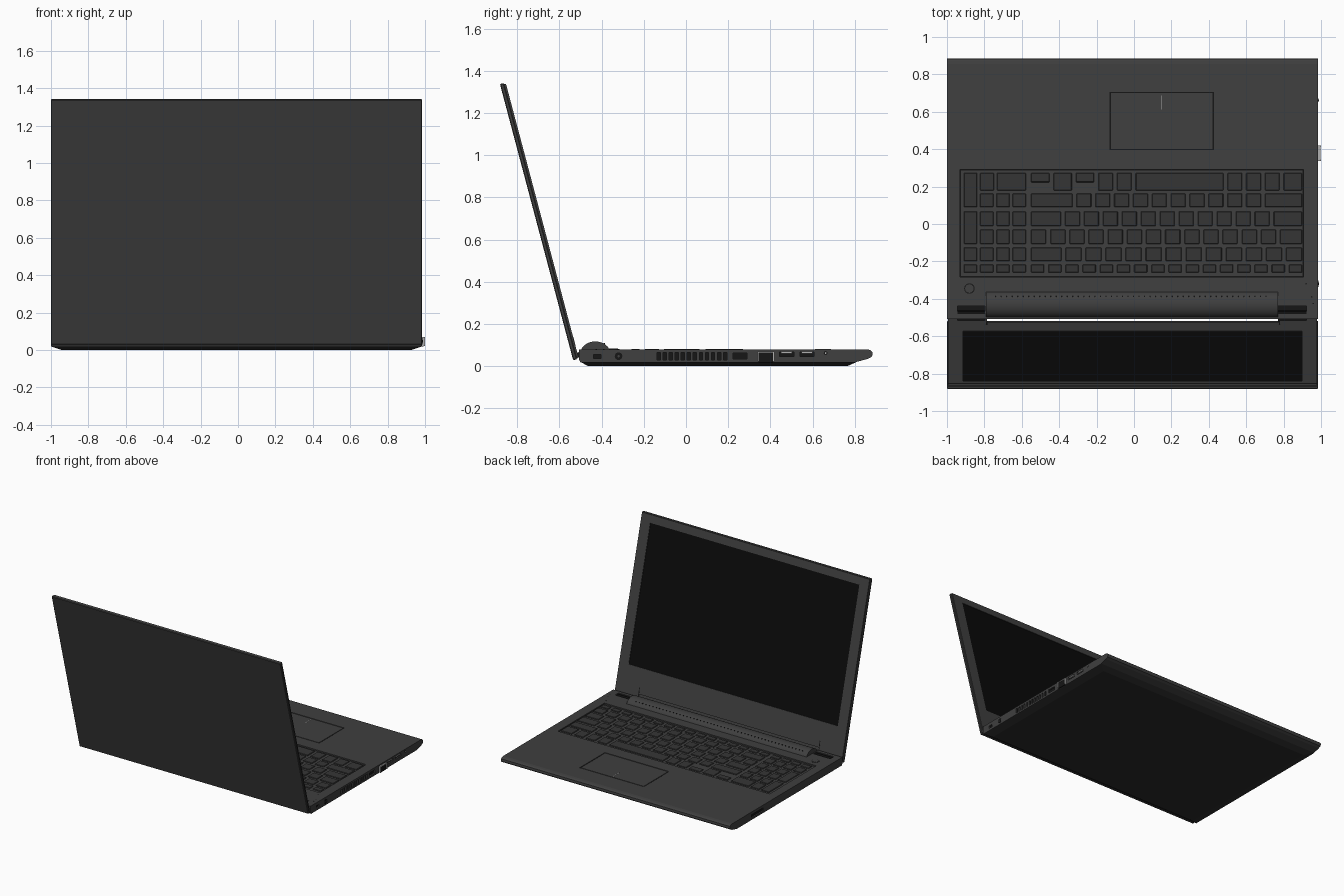
import bpy, bmesh, math
from mathutils import Matrix, Vector

if "Cube" in bpy.data.objects:
    bpy.data.objects.remove(bpy.data.objects["Cube"])

XL, XR = -1.0, 0.985          # body side limits
TOP = 0.08                    # deck height


def mat(name, v):
    m = bpy.data.materials.new(name)
    m.diffuse_color = (v, v, v, 1)
    m.use_nodes = True
    m.node_tree.nodes["Principled BSDF"].inputs["Base Color"].default_value = m.diffuse_color
    return m


BODY, LOWER, KEY = mat("body_grey", .05), mat("underside", .025), mat("key_grey", .036)
DARK, GLASS, METAL = mat("recess_dark", .008), mat("screen_black", .003), mat("port_metal", .45)


def finish(name, bm, m, bevel=0):
    bmesh.ops.recalc_face_normals(bm, faces=bm.faces)
    me = bpy.data.meshes.new(name)
    bm.to_mesh(me)
    bm.free()
    ob = bpy.data.objects.new(name, me)
    bpy.context.collection.objects.link(ob)
    if m:
        me.materials.append(m)
    if bevel:
        b = ob.modifiers.new("bevel", "BEVEL")
        b.width, b.segments = bevel, 1
    return ob


def boxes(name, items, m, bevel=0):
    bm = bmesh.new()
    for x0, x1, y0, y1, z0, z1 in items:
        mx = Matrix.Translation(((x0 + x1) / 2, (y0 + y1) / 2, (z0 + z1) / 2)) @ \
            Matrix.Diagonal((x1 - x0, y1 - y0, z1 - z0, 1))
        bmesh.ops.create_cube(bm, size=1, matrix=mx)
    return finish(name, bm, m, bevel)


def prism(name, pts, offset, m, bevel=0):
    # extrude a closed outline of 3D points
    bm = bmesh.new()
    f = bm.faces.new([bm.verts.new(p) for p in pts])
    r = bmesh.ops.extrude_face_region(bm, geom=[f])
    bmesh.ops.translate(bm, vec=offset, verts=[v for v in r["geom"] if isinstance(v, bmesh.types.BMVert)])
    return finish(name, bm, m, bevel)


def discs(name, centres, r, h, axis, m, seg=24):
    bm = bmesh.new()
    rot = Matrix.Rotation(math.pi / 2, 4, "Y") if axis == "X" else Matrix()
    for c in centres:
        bmesh.ops.create_cone(bm, cap_ends=True, segments=seg, radius1=r, radius2=r, depth=h,
                              matrix=Matrix.Translation(c) @ rot)
    return finish(name, bm, m)


def cut(ob, cutter):
    b = ob.modifiers.new("cut", "BOOLEAN")
    b.operation, b.solver, b.object = "DIFFERENCE", "EXACT", cutter
    cutter.hide_render = True
    cutter.hide_viewport = True


# base: upper body with rounded front lip
side = [(-.5, .018), (.80, .018), (.862, .034), (.88, .044), (.885, .055), (.883, .068), (.872, .077),
        (.855, TOP), (-.507, TOP), (-.507, .03)]
base = prism("base_body", [(XL, y, z) for y, z in side], (XR - XL, 0, 0), BODY)

# base: tapered underside
bm = bmesh.new()
lo = [bm.verts.new(p) for p in [(-.94, -.465, 0), (.925, -.465, 0), (.925, .765, 0), (-.94, .765, 0)]]
hi = [bm.verts.new(p) for p in [(XL, -.5, .02), (XR, -.5, .02), (XR, .81, .02), (XL, .81, .02)]]
bm.faces.new(lo)
bm.faces.new(hi)
for i in range(4):
    bm.faces.new((lo[i], lo[(i + 1) % 4], hi[(i + 1) % 4], hi[i]))
finish("base_underside", bm, LOWER)

# recesses: keyboard well, touchpad well, hinge slots, side ports and vents
well = (-.93, .906, -.284, .292)
pad = (-.13, .427, .395, .707)
vents = [(-.138 + i * .0287, .030, .065, .016) for i in range(12)]
ports = [(-.438, .036, .056, .036), (.222, .034, .062, .068), (.443, .046, .068, .068), (.54, .046, .068, .068)]
slots = [(-.945, -.797), (.77, .922)]
pockets = [(*well, .066, .1), (*pad, .074, .1)]
liners = [(*well, .064, .0665), (*pad, .072, .0745)]
for x0, x1 in slots:
    pockets.append((x0, x1, -.482, -.438, .055, .1))
    liners.append((x0, x1, -.482, -.438, .053, .0565))
for y, z0, z1, w in vents + ports:
    pockets.append((XR - .03, XR + .02, y, y + w, z0, z1))
    liners.append((XR - .032, XR - .012, y, y + w, z0, z1))
pockets.append((XL - .02, XL + .03, .47, .62, .034, .058))
liners.append((XL + .01, XL + .032, .47, .62, .034, .058))
cut(base, boxes("recess_cutter", pockets, None))
boxes("recess_liners", liners, DARK)

# port details on the right side
boxes("usb_tongues", [(XR - .02, XR - .001, y + .008, y + .06, .059, .066) for y in (.443, .54)], METAL)
boxes("network_port_frame", [(XR - .02, 1.0, .338, .345, .022, .07), (XR - .02, 1.0, .413, .42, .022, .07),
                             (XR - .02, .996, .345, .413, .064, .07)], METAL)
boxes("network_port", [(XR - .02, .993, .345, .413, .018, .064)], DARK)
discs("power_jack", [(XR, -.32, .047)], .018, .004, "X", DARK)
discs("power_jack_pin", [(XR, -.32, .047)], .006, .008, "X", BODY, 12)
discs("audio_jack", [(XR, .662, .062)], .009, .004, "X", DARK, 16)
discs("audio_jack_hole", [(XR, .662, .062)], .004, .006, "X", METAL, 12)

# keyboard plate and keys
boxes("keyboard_plate", [(well[0] + .006, well[1] - .006, well[2] + .006, well[3] - .006, .066, .0735)], BODY)
keys = []


def row(y0, y1, xa, xb, weights, short=(), gap=.022):
    unit = (xb - xa - gap * (len(weights) - 1)) / sum(weights)
    x = xa
    for i, w in enumerate(weights):
        keys.append((x, x + w * unit, y1 - .05 if i in short else y0, y1, .073, .0805))
        x += w * unit + gap


ML, MR, NL, NM, NR = -.55, .898, -.91, -.823, -.578
rows = [(.18, .273, [1.25, 1.25, 1.25, 1, 1, 6, 1, 1, 1, 1.25], [1, 2.1]),
        (.09, .163, [2.8] + [1] * 10 + [2.5], [1] * 3),
        (-.01, .067, [2] + [1] * 11 + [1.9], [1] * 3),
        (-.106, -.03, [1] * 13 + [1.45], [1] * 3),
        (-.198, -.126, [1.9] + [1] * 12, [1] * 4),
        (-.26, -.217, [1] * 16, [1] * 4)]
for i, (y0, y1, main, num) in enumerate(rows):
    row(y0, y1, ML, MR, main, (0, 2) if i == 0 else ())
    row(y0, y1, NL if i > 3 else NM, NR, num, gap=.016)
for y0, y1 in ((.09, .273), (-.106, .067)):
    row(y0, y1, NL, -.839, [1])
boxes("keys", keys, KEY, .003)

# touchpad
boxes("touchpad", [(pad[0] + .006, pad[1] - .006, pad[2] + .006, pad[3] - .006, .074, .0795)], BODY)
boxes("touchpad_divider", [(.148, .151, .612, .688, .079, .0802)], METAL)

# power button and indicator dots
discs("power_button_ring", [(-.88, -.345, TOP)], .028, .002, "Z", DARK)
discs("power_button", [(-.88, -.345, TOP)], .023, .005, "Z", BODY)
discs("indicator_lights", [(.92, -.32, TOP), (.95, -.39, TOP), (.958, -.425, TOP)], .004, .002, "Z", DARK, 8)

# rounded speaker bar in front of the hinge
BL, BR = -.79, .77
arc = [(-.43 + .07 * math.cos(t), .062 + .055 * math.sin(t)) for t in [math.pi * i / 20 for i in range(21)]]
bar = prism("speaker_bar", [(BL, y, z) for y, z in arc], (BR - BL, 0, 0), BODY)
bpy.context.view_layer.objects.active = bar
bar.select_set(True)
bpy.ops.object.shade_smooth_by_angle(angle=math.radians(35))
bar.select_set(False)
discs("speaker_holes", [(BL + .05 + i * .0295, -.388, .106) for i in range(50)], .004, .006, "Z", DARK, 8)

# lid, modelled upright (inner face at y = 0) and then tilted
H = 1.355
CL, CR = -.775, .765
shell = boxes("lid_shell", [(XL, XR, -.028, -.009, 0, H)], BODY, .004)
outline = [(XL + .006, .004), (CL - .012, .004), (CL - .012, .06), (CR + .012, .06), (CR + .012, .004),
           (XR - .006, .004), (XR - .006, H - .006), (XL + .006, H - .006)]
bezel = prism("screen_bezel", [(x, -.010, z) for x, z in outline], (0, .010, 0), BODY)
view = (-.915, .897, .25, 1.29)
cutter = boxes("screen_cutter", [(view[0], view[1], -.005, .02, view[2], view[3])], None)
cut(bezel, cutter)
glass = boxes("screen_glass", [(view[0], view[1], -.009, -.004, view[2], view[3])], GLASS)
seams = boxes("hinge_seams", [(x, x + .006, -.004, .0008, .06, .11) for x in (CL - .015, CR + .009)], DARK)
knuckles = boxes("hinge_knuckles", [(x0, x1, -.008, .05, .008, .03) for x0, x1 in slots], DARK)
tilt = Matrix.Translation((0, -.508, .035)) @ Matrix.Rotation(math.radians(14.85), 4, "X")
for ob in (shell, bezel, cutter, glass, seams, knuckles):
    ob.matrix_world = tilt
